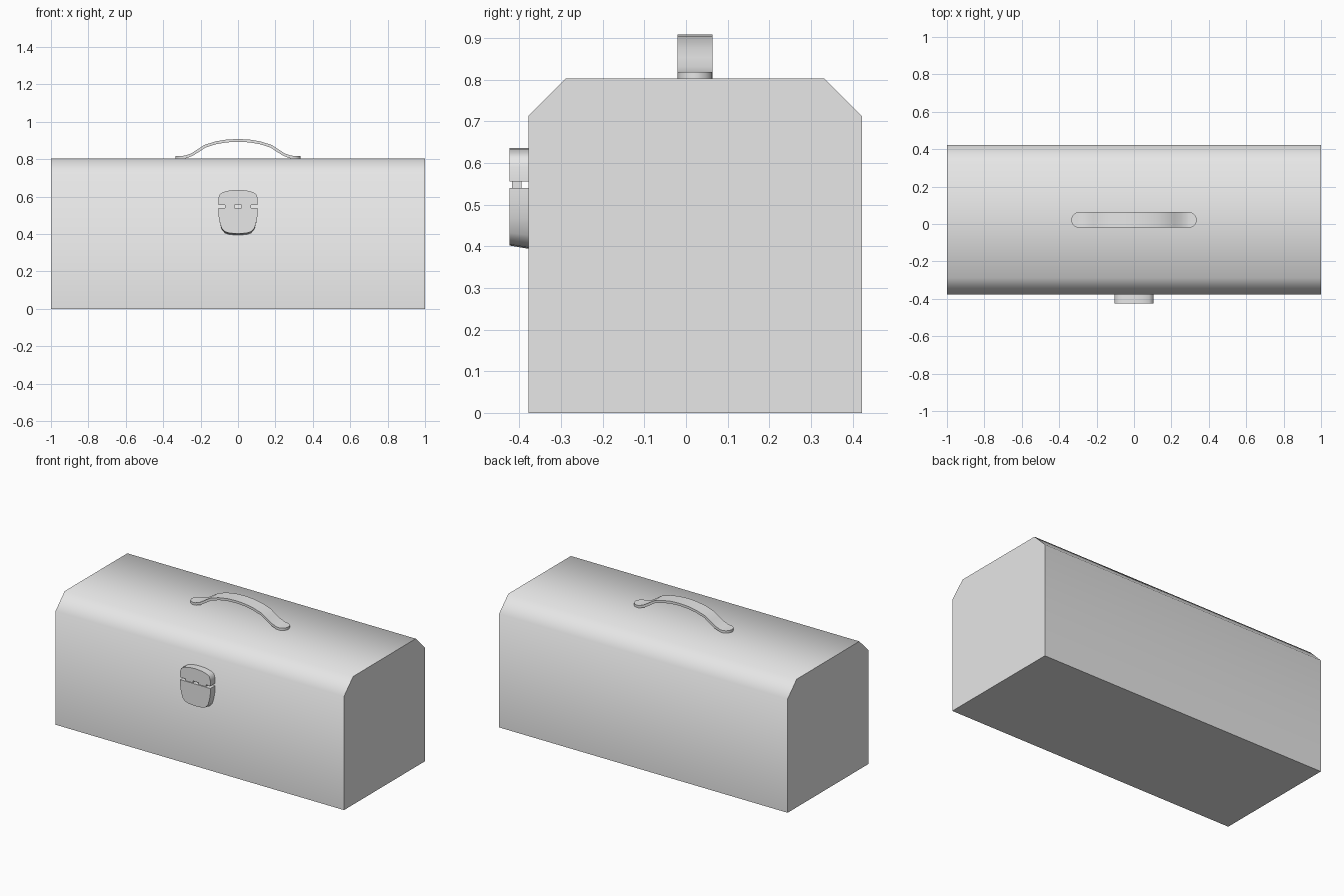
import bpy
import bmesh
import math

cube = bpy.data.objects.get("Cube")
if cube:
    bpy.data.objects.remove(cube, do_unlink=True)

steel = bpy.data.materials.new("grey_steel")
steel.use_nodes = True
grey = (0.8, 0.8, 0.8, 1)
steel.diffuse_color = grey
steel.node_tree.nodes["Principled BSDF"].inputs["Base Color"].default_value = grey


def finish(name, bm):
    """Turn a bmesh into a smooth shaded object with sharp corners."""
    mesh = bpy.data.meshes.new(name)
    bm.to_mesh(mesh)
    bm.free()
    mesh.materials.append(steel)
    obj = bpy.data.objects.new(name, mesh)
    bpy.context.collection.objects.link(obj)
    bpy.ops.object.select_all(action="DESELECT")
    obj.select_set(True)
    bpy.context.view_layer.objects.active = obj
    bpy.ops.object.shade_smooth_by_angle(angle=math.radians(50))
    return obj


def prism(name, front, back):
    """Join two matching outlines into a closed solid."""
    bm = bmesh.new()
    a = [bm.verts.new(p) for p in front]
    b = [bm.verts.new(p) for p in back]
    bm.faces.new(a)
    bm.faces.new(b[::-1])
    for i in range(len(a)):
        j = (i + 1) % len(a)
        bm.faces.new((a[i], b[i], b[j], a[j]))
    bmesh.ops.recalc_face_normals(bm, faces=bm.faces)
    return finish(name, bm)


def mirrored(half):
    """Complete a half outline across x = 0, skipping centre points."""
    return half + [(-x, z) for x, z in reversed(half) if x > 0]


# Box body with chamfered top edges, extruded along x
y0, y1, top, cut = -0.378, 0.422, 0.803, 0.09
section = [(y0, 0), (y1, 0), (y1, top - cut), (y1 - cut, top),
           (y0 + cut, top), (y0, top - cut)]
prism("box_body", [(-1, y, z) for y, z in section], [(1, y, z) for y, z in section])

# Latch plates: the lower one flares slightly toward the box at its bottom
front_y = -0.424
upper = mirrored([(0.105, 0.555), (0.105, 0.59), (0.098, 0.612),
                  (0.08, 0.624), (0.045, 0.633), (0, 0.636)])
lower = mirrored([(0, 0.402), (0.045, 0.405), (0.07, 0.413), (0.088, 0.432),
                  (0.099, 0.468), (0.105, 0.505), (0.105, 0.54)])
for name, outline, drop in (("latch_upper", upper, 0), ("latch_lower", lower, 0.008)):
    prism(name, [(x, front_y, z) for x, z in outline],
          [(x, y0, z - drop * max(0, min(1, (0.47 - z) / 0.06))) for x, z in outline])

# Two hinge tabs bridging the gap between the latch plates
for side, label in ((1, "left"), (-1, "right")):
    tab = [(side * x, z) for x, z in ((0.02, 0.538), (0.07, 0.538),
                                      (0.07, 0.557), (0.02, 0.557))]
    prism("latch_tab_" + label, [(x, -0.418, z) for x, z in tab],
          [(x, -0.395, z) for x, z in tab])

# Handle: a bowed strap with round flat ends
radius, reach, centre_y = 0.042, 0.335, 0.022
path = [(0, 0.908), (0.06, 0.905), (0.12, 0.895), (0.18, 0.876), (0.215, 0.853),
        (0.25, 0.831), (0.28, 0.82)]
path += [(reach - radius * (1 - math.sin(a * math.pi / 10)), 0.818) for a in range(5)]
path.append((reach, 0.818))
path = [(-x, z) for x, z in path[:0:-1]] + path
bm = bmesh.new()
previous = None
for x, z in path:
    inset = max(0, abs(x) - (reach - radius))
    half = max(0.006, math.sqrt(max(0, radius ** 2 - inset ** 2)))
    row = [bm.verts.new((x, centre_y + s * half, z)) for s in (-1, 1)]
    if previous:
        bm.faces.new((previous[0], row[0], row[1], previous[1]))
    previous = row
handle = finish("handle", bm)
solid = handle.modifiers.new("thickness", "SOLIDIFY")
solid.thickness = 0.015
solid.offset = -1
bpy.ops.object.modifier_apply(modifier="thickness")
bpy.ops.object.shade_smooth_by_angle(angle=math.radians(50))
